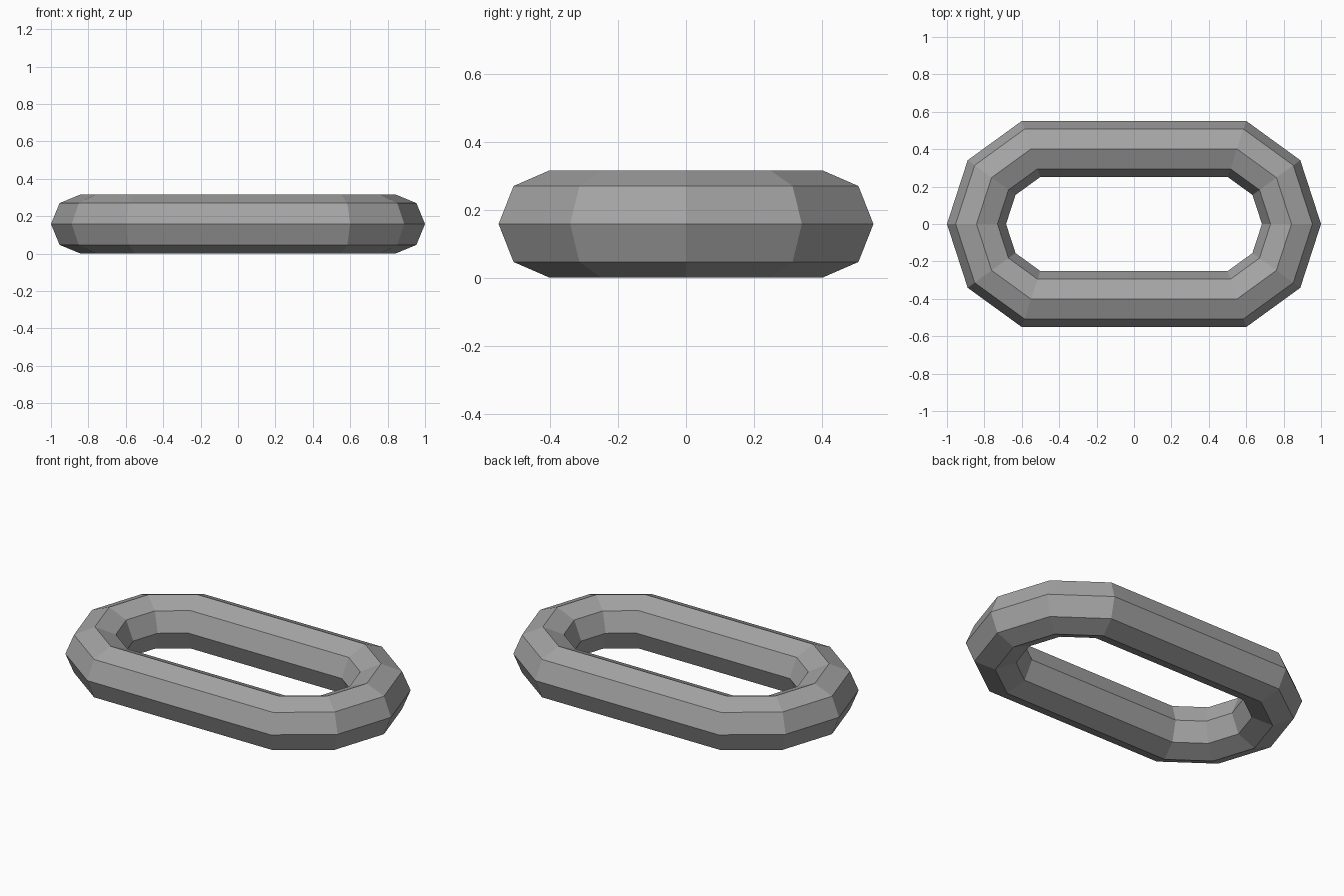
import bpy

if "Cube" in bpy.data.objects:
    bpy.data.objects.remove(bpy.data.objects["Cube"])

STRETCH = 0.42   # half length of the straight sides added to the ring
RADIUS = 0.158   # radius of the bar

# Chain link: ten-sided ring with an octagonal section
bpy.ops.mesh.primitive_torus_add(
    major_segments=10, minor_segments=8,
    major_radius=0.58 - RADIUS, minor_radius=RADIUS, location=(0, 0, 0))
link = bpy.context.object
link.name = "chain_link"

# Pull the two half rings apart to make the straight sides, and rest on the floor
for v in link.data.vertices:
    v.co.x += STRETCH if v.co.x > 0 else -STRETCH
    v.co.z += RADIUS

# Faceted low-poly finish
for p in link.data.polygons:
    p.use_smooth = False
link.data.update()

# Dark grey metal
metal = bpy.data.materials.new("dark_metal")
metal.diffuse_color = (0.37, 0.37, 0.37, 1)
metal.use_nodes = True
metal.node_tree.nodes["Principled BSDF"].inputs["Base Color"].default_value = metal.diffuse_color
link.data.materials.append(metal)
